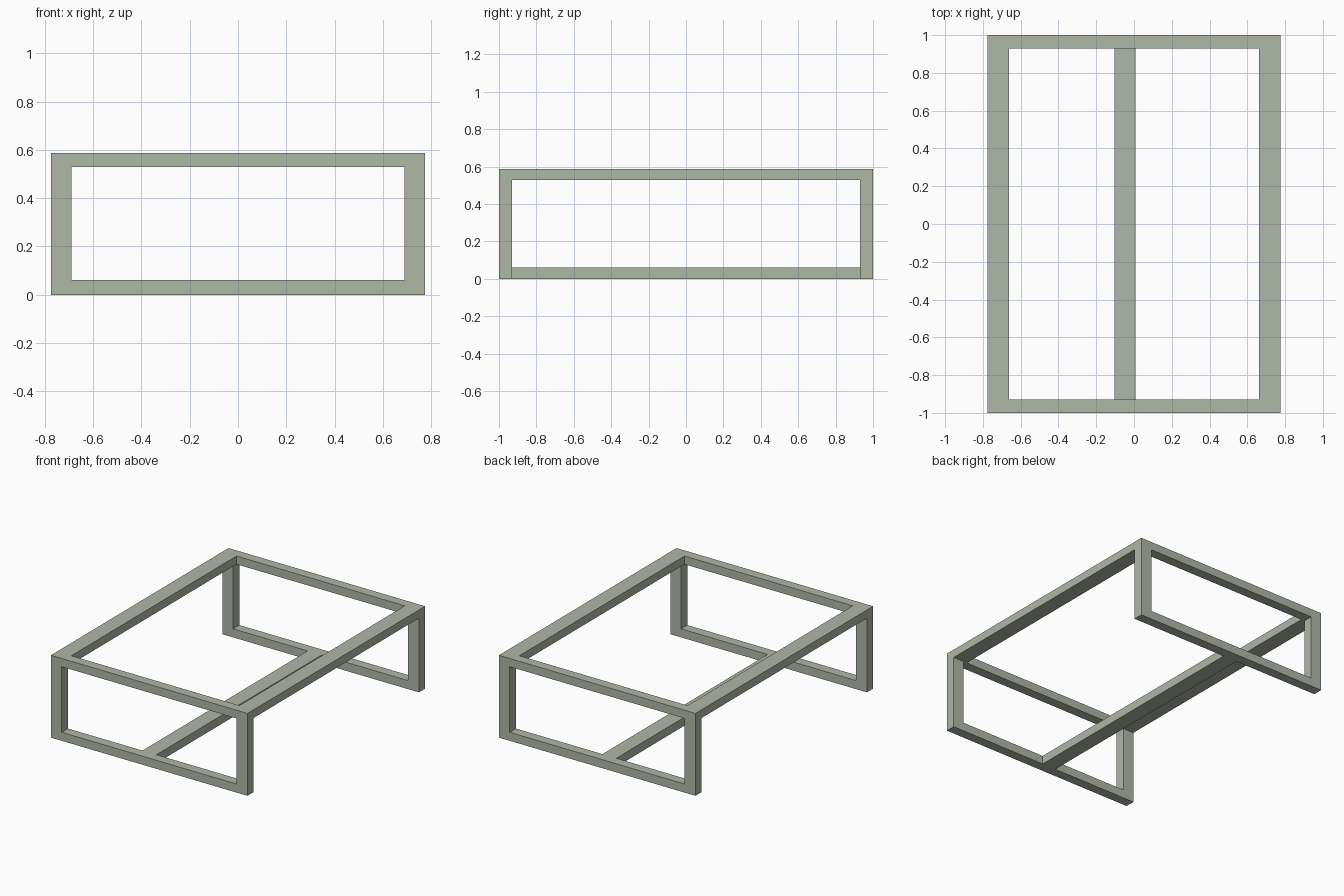
import bpy

if "Cube" in bpy.data.objects:
    bpy.data.objects.remove(bpy.data.objects["Cube"])

# Overall size (half width, half length, height) and member sizes
HX, HY, H = 0.775, 1.0, 0.587
LEG = 0.085       # leg width seen from the front
DEPTH = 0.07      # thickness of the end frames
SIDE = 0.112      # width of the long top rails
BASE = 0.061      # height of the floor rails
RAIL_Z = 0.528    # underside of the top rails

paint = bpy.data.materials.new("sage grey paint")
paint.diffuse_color = (0.43, 0.48, 0.39, 1)
paint.use_nodes = True
paint.node_tree.nodes["Principled BSDF"].inputs["Base Color"].default_value = paint.diffuse_color


def box(name, x, y, z):
    """Axis-aligned box from three (min, max) ranges."""
    xyz = [(a, b, c) for a in x for b in y for c in z]
    faces = [(0, 1, 3, 2), (4, 6, 7, 5), (0, 4, 5, 1),
             (2, 3, 7, 6), (0, 2, 6, 4), (1, 5, 7, 3)]
    mesh = bpy.data.meshes.new(name)
    mesh.from_pydata(xyz, [], faces)
    mesh.materials.append(paint)
    obj = bpy.data.objects.new(name, mesh)
    bpy.context.collection.objects.link(obj)
    return obj


# Table frame: one solid block, hollowed out along each axis
frame = box("table_frame", (-HX, HX), (-HY, HY), (0, H))
iy = HY - DEPTH
openings = {
    "side_opening": ((-2, 2), (-iy, iy), (-1, RAIL_Z)),
    "end_opening": ((-HX + LEG, HX - LEG), (-2, 2), (BASE, RAIL_Z)),
    "top_opening": ((-HX + SIDE, HX - SIDE), (-iy, iy), (0.3, 1)),
}
for name, ranges in openings.items():
    cutter = box(name + "_cutter", *ranges)
    cutter.hide_render = True
    cutter.hide_set(True)
    mod = frame.modifiers.new(name, 'BOOLEAN')
    mod.operation = 'DIFFERENCE'
    mod.solver = 'EXACT'
    mod.object = cutter

# Floor stretcher joining the two end frames, slightly off centre
box("floor_stretcher", (-0.102, 0.008), (-iy, iy), (0, BASE))
